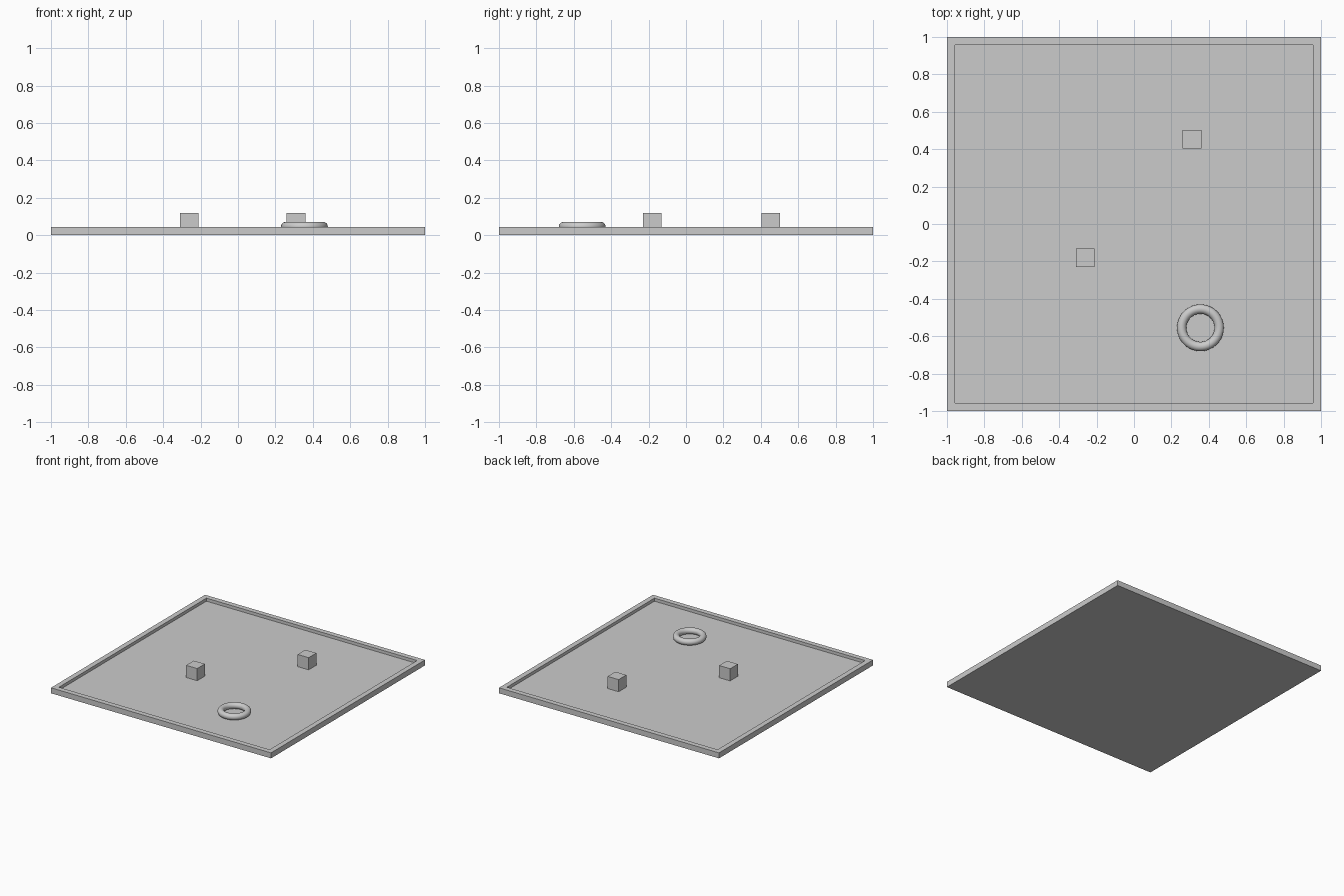
import bpy, bmesh
from mathutils import Matrix, Vector

if "Cube" in bpy.data.objects:
    bpy.data.objects.remove(bpy.data.objects["Cube"])

grey = bpy.data.materials.new("plain grey")
grey.diffuse_color = (0.6, 0.6, 0.6, 1)
grey.use_nodes = True
grey.node_tree.nodes["Principled BSDF"].inputs["Base Color"].default_value = grey.diffuse_color

FLOOR = 0.02   # height of the sunken tray floor
RIM = 0.045    # height of the tray rim


def add_mesh(name, bm):
    bmesh.ops.recalc_face_normals(bm, faces=bm.faces)
    mesh = bpy.data.meshes.new(name)
    bm.to_mesh(mesh)
    bm.free()
    mesh.materials.append(grey)
    obj = bpy.data.objects.new(name, mesh)
    bpy.context.collection.objects.link(obj)
    return obj


def box(size, centre):
    bm = bmesh.new()
    bmesh.ops.create_cube(bm, size=1)
    bmesh.ops.scale(bm, vec=size, verts=bm.verts)
    bmesh.ops.translate(bm, vec=centre, verts=bm.verts)
    return bm


# Square tray: slab whose top is inset and sunk to leave a raised rim
bm = box((2, 2, RIM), (0, 0, RIM / 2))
top = max(bm.faces, key=lambda f: f.calc_center_median().z)
bmesh.ops.inset_region(bm, faces=[top], thickness=0.06)
floor = bmesh.ops.extrude_discrete_faces(bm, faces=[top])["faces"][0]
bmesh.ops.translate(bm, vec=(0, 0, FLOOR - RIM), verts=floor.verts)
add_mesh("tray", bm)

# Two small cubes standing on the floor
for name, x, y in (("front_cube", -0.26, -0.18), ("back_cube", 0.31, 0.453)):
    add_mesh(name, box((0.1, 0.1, 0.1), (x, y, FLOOR + 0.05)))

# Ring lying on the floor
bpy.ops.mesh.primitive_torus_add(major_radius=0.1, minor_radius=0.025,
                                 major_segments=64, minor_segments=32,
                                 location=(0.355, -0.555, FLOOR + 0.026))
ring = bpy.context.object
ring.name = "ring"
ring.data.materials.append(grey)
bpy.ops.object.shade_smooth()
